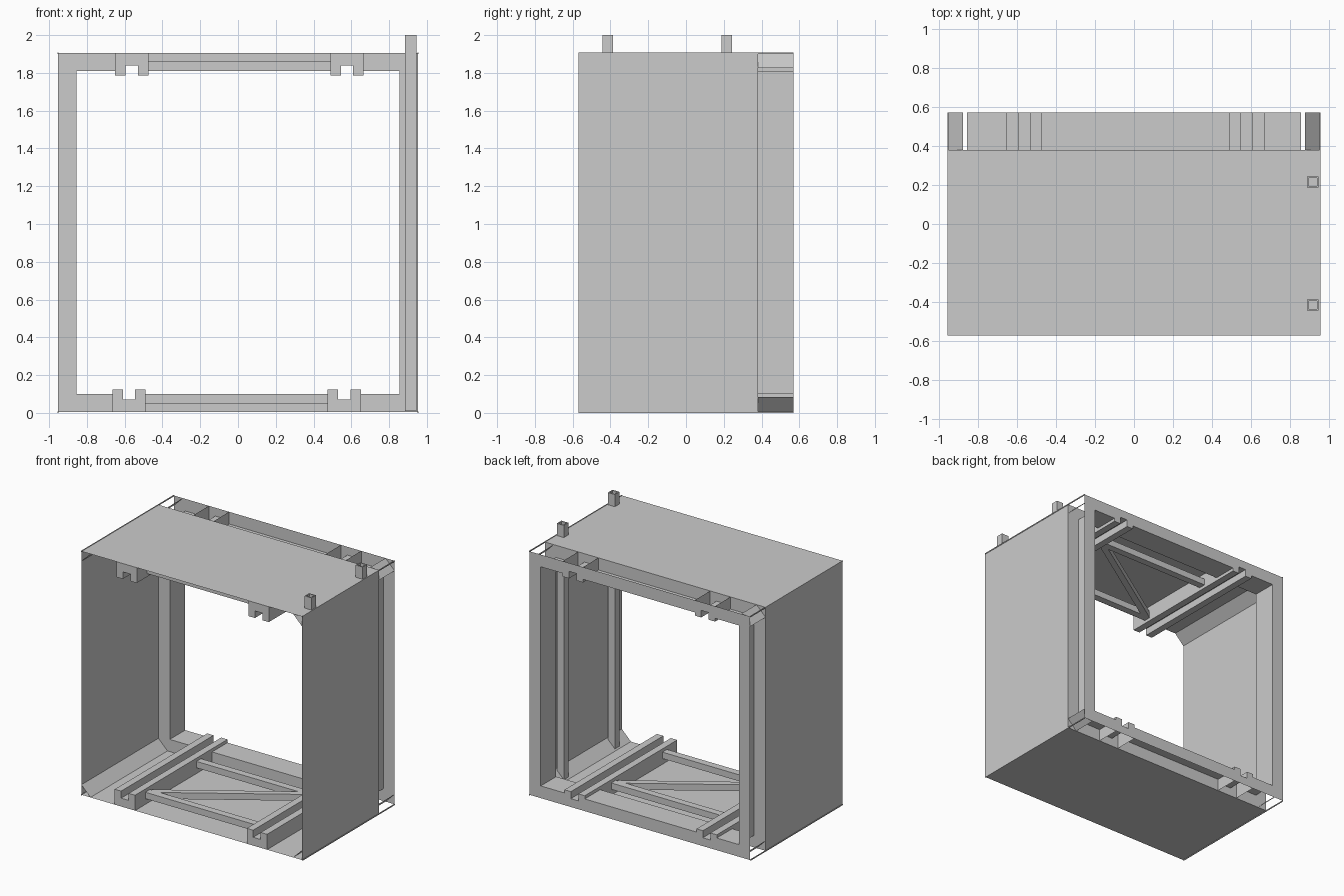
import bpy, bmesh, math
from mathutils import Vector, Matrix

if "Cube" in bpy.data.objects:
    bpy.data.objects.remove(bpy.data.objects["Cube"])

W, D = 0.953, 0.57           # half width, half depth
Z0, Z1 = 0.005, 1.905        # outer shell heights
YG = 0.38                    # front edge of the groove behind the panels
IW, IB = 0.855, 0.10         # inner opening half width and floor
CH = 0.078                   # corner gusset size
RAILS = (-0.5775, 0.5625)    # floor rail centres
MID = Z0 + Z1


def finish(name, bm, recalc=True):
    if recalc:
        bmesh.ops.recalc_face_normals(bm, faces=bm.faces)
    me = bpy.data.meshes.new(name)
    bm.to_mesh(me)
    bm.free()
    ob = bpy.data.objects.new(name, me)
    bpy.context.collection.objects.link(ob)
    return ob


def sweep(name, pts, y0, y1, closed=False, cap=False):
    """Sweep an (x, z) profile along y as sheet metal."""
    bm = bmesh.new()
    a = [bm.verts.new((x, y0, z)) for x, z in pts]
    b = [bm.verts.new((x, y1, z)) for x, z in pts]
    n = len(pts)
    for i in range(n if closed else n - 1):
        j = (i + 1) % n
        bm.faces.new((a[i], a[j], b[j], b[i]))
    if cap:
        bm.faces.new(a)
    return finish(name, bm)


def box(name, lo, hi):
    bm = bmesh.new()
    bmesh.ops.create_cube(bm, size=1)
    lo, hi = Vector(lo), Vector(hi)
    for v in bm.verts:
        v.co = [(l + h) / 2 + c * (h - l) for l, h, c in zip(lo, hi, v.co)]
    return finish(name, bm)


def turn(pts):
    """Half turn about the depth axis: floor profile to ceiling profile."""
    return [(-x, MID - z) for x, z in pts]


def hat(cx, base):
    o, i = 0.0875, 0.0325
    return [(cx - o, base), (cx - o, 0.125), (cx - i, 0.125), (cx - i, 0.07),
            (cx + i, 0.07), (cx + i, 0.125), (cx + o, 0.125), (cx + o, base)]


def ring(name, y):
    """Flat border following the opening and the rail ends."""
    half = [(-IW, IB)] + hat(RAILS[0], IB) + hat(RAILS[1], IB) + [(IW, IB)]
    loops = [[(-W, Z0), (W, Z0), (W, Z1), (-W, Z1)], half + turn(half)]
    bm = bmesh.new()
    edges = []
    for pts in loops:
        vs = [bm.verts.new((x, y, z)) for x, z in pts]
        edges += [bm.edges.new((vs[i - 1], vs[i])) for i in range(len(vs))]
    bmesh.ops.triangle_fill(bm, use_beauty=True, edges=edges, normal=(0, 1, 0))
    return finish(name, bm)


# outer panels
for name, pts in (("floor_panel", [(-W, Z0), (W, Z0)]),
                  ("top_panel", [(W, Z1), (-W, Z1)]),
                  ("left_panel", [(-W, Z1), (-W, Z0)]),
                  ("right_panel", [(W, Z0), (W, Z1)])):
    sweep(name, pts, -D, YG)

# back border and the flange closing the panels in front of the groove
ring("back_border", D)
ring("groove_flange", YG)

# diagonal corner gussets and thin edge strips, full depth
for sx in (-1, 1):
    for z, s in ((Z0, 1), (Z1, -1)):
        sweep("corner_gusset", [(sx * W, z + s * CH), (sx * (W - CH), z)], -D, D)
        box("corner_edge", (sx * W - 0.003, -D, z - 0.005),
            (sx * W + 0.003, D, z + 0.003))

# inner walls of the groove, floor walls skip the rails
o = 0.0875
stops = [-IW, RAILS[0] - o, RAILS[0] + o, RAILS[1] - o, RAILS[1] + o, IW]
for i in range(0, 6, 2):
    seg = [(stops[i], IB), (stops[i + 1], IB)]
    sweep("groove_floor", seg, YG, D)
    sweep("groove_ceiling", turn(seg), YG, D)
for sx in (-1, 1):
    sweep("groove_side", [(sx * IW, IB), (sx * IW, MID - IB)], YG, D)

# slotted rails, open toward the outside
for cx in RAILS:
    prof = hat(cx, Z0)
    sweep("floor_rail", prof, -D, D, cap=True)
    sweep("ceiling_rail", turn(prof), -D, D, cap=True)

# cross beams and diagonal braces between the rails
xa, xb = RAILS[0] + o, RAILS[1] - o
YB = (-0.415, 0.215)
for side, lo, hi, flip in (("floor", 0.05, 0.10, 1), ("ceiling", MID - 0.10, MID - 0.05, -1)):
    x0, x1 = (xa, xb) if flip == 1 else (-xb, -xa)
    for y in YB:
        box(side + "_beam", (x0, y - 0.028, lo), (x1, y + 0.028, hi))
    dx, dy = x1 - x0, YB[1] - YB[0]
    length = math.hypot(dx, dy)
    brace = box(side + "_brace", (-length / 2 + 0.03, -0.024, lo), (length / 2 - 0.03, 0.024, hi))
    brace.data.transform(Matrix.Translation(((x0 + x1) / 2, sum(YB) / 2, 0))
                         @ Matrix.Rotation(math.atan2(dy, dx), 4, 'Z'))

# hollow square posts along the right wall, standing proud of the top
for y in YB:
    bm = bmesh.new()
    x0, x1, h, t = 0.885, 0.945, 0.028, 0.008
    levels = []
    for inset, z in ((0, 0.01), (0, 2.0), (t, 2.0), (t, 1.85)):
        c = [(x0 + inset, y - h + inset), (x1 - inset, y - h + inset),
             (x1 - inset, y + h - inset), (x0 + inset, y + h - inset)]
        levels.append([bm.verts.new((px, py, z)) for px, py in c])
    for a, b in zip(levels, levels[1:]):
        for i in range(4):
            j = (i + 1) % 4
            bm.faces.new((a[i], a[j], b[j], b[i]))
    bm.faces.new(levels[0])
    bm.faces.new(levels[-1])
    finish("side_post", bm)
